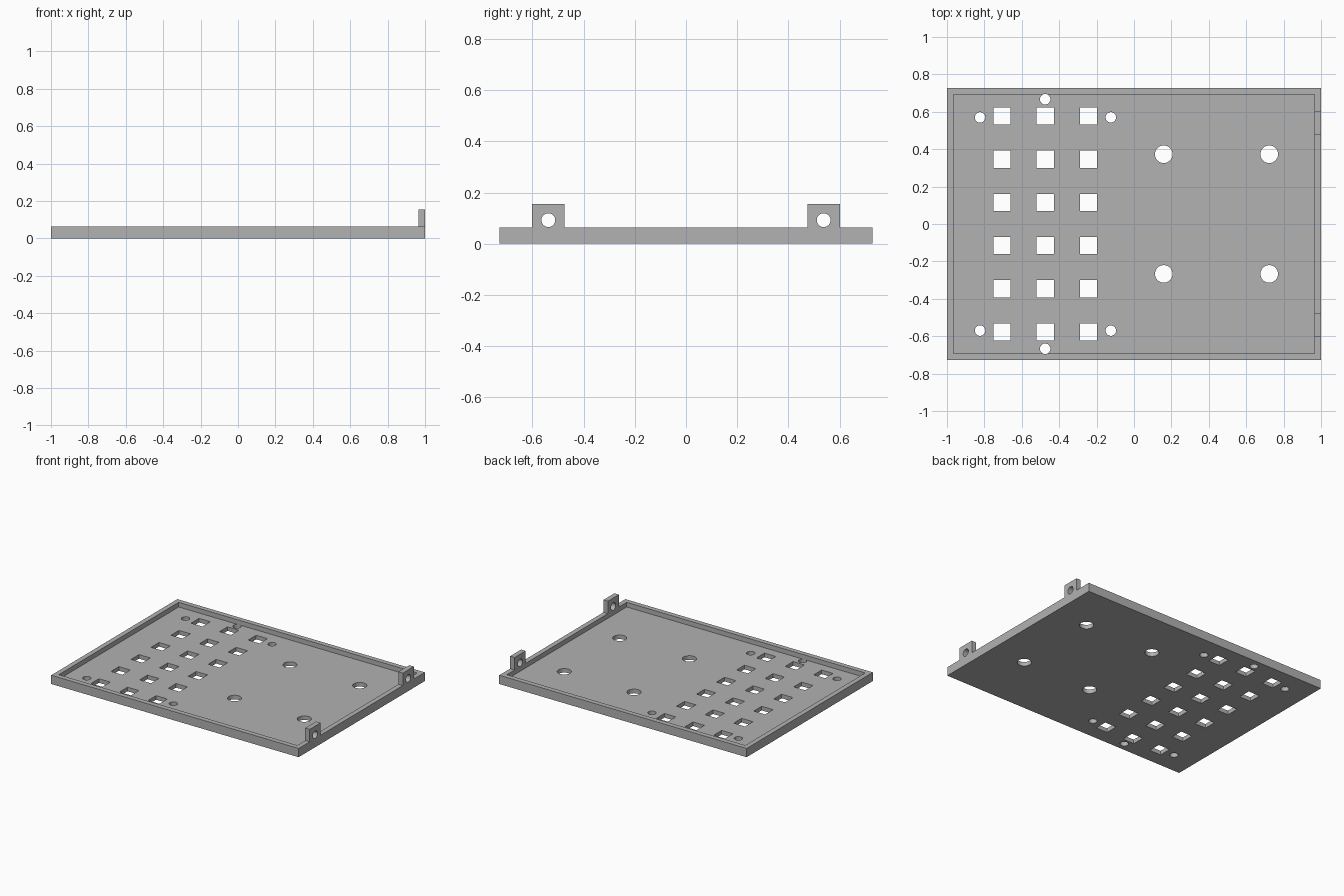
import bpy
import bmesh
from math import pi
from mathutils import Matrix, Vector

cube = bpy.data.objects.get("Cube")
if cube:
    bpy.data.objects.remove(cube, do_unlink=True)

HALF_X, HALF_Y, RIM_TOP = 1.0, 0.728, 0.064
WALL, FLOOR = 0.036, 0.03
TAB_TOP, TAB_Y, TAB_W = 0.155, 0.538, 0.126

grey = bpy.data.materials.new("plain grey")
grey.use_nodes = True
colour = (0.445, 0.445, 0.445, 1)
grey.diffuse_color = colour
grey.node_tree.nodes["Principled BSDF"].inputs["Base Color"].default_value = colour


def add_box(bm, low, high):
    low, high = Vector(low), Vector(high)
    place = Matrix.Translation((low + high) / 2) @ Matrix.Diagonal((*(high - low), 1))
    bmesh.ops.create_cube(bm, size=1, matrix=place)


def add_rod(bm, centre, radius, depth, turn=Matrix()):
    bmesh.ops.create_cone(bm, cap_ends=True, segments=32, radius1=radius, radius2=radius,
                          depth=depth, matrix=Matrix.Translation(centre) @ turn)


def make_object(name, bm):
    mesh = bpy.data.meshes.new(name)
    bm.to_mesh(mesh)
    bm.free()
    mesh.materials.append(grey)
    obj = bpy.data.objects.new(name, mesh)
    bpy.context.collection.objects.link(obj)
    return obj


def cut(target, bm):
    cutter = make_object("cutter", bm)
    cutter.hide_render = True
    mod = target.modifiers.new("cut", "BOOLEAN")
    mod.operation, mod.solver, mod.object = "DIFFERENCE", "EXACT", cutter
    bpy.context.view_layer.objects.active = target
    bpy.ops.object.modifier_apply(modifier=mod.name)
    bpy.data.objects.remove(cutter, do_unlink=True)


# Tray with a shallow pocket inside a raised rim
bm = bmesh.new()
add_box(bm, (-HALF_X, -HALF_Y, 0), (HALF_X, HALF_Y, RIM_TOP))
tray = make_object("tray", bm)

bm = bmesh.new()
add_box(bm, (WALL - HALF_X, WALL - HALF_Y, FLOOR), (HALF_X - WALL, HALF_Y - WALL, 0.2))
cut(tray, bm)

# Grid of square openings, three columns by six rows
bm = bmesh.new()
pitch, half = 0.231, 0.046
grid_x = -0.475
for col in range(3):
    for row in range(6):
        x, y = grid_x + (col - 1) * pitch, (row - 2.5) * pitch
        add_box(bm, (x - half, y - half, -0.1), (x + half, y + half, 0.2))

# Small screw holes around the grid
for side in (-1, 1):
    for x, y in ((-0.823, 0.57), (grid_x, 0.667), (-0.124, 0.57)):
        add_rod(bm, (x, y * side, 0), 0.028, 0.4)

# Four large mounting holes
for x in (0.159, 0.723):
    for y in (0.373, -0.267):
        add_rod(bm, (x, y, 0), 0.047, 0.4)
cut(tray, bm)

# Two upright tabs with cross holes on the left rim
for name, side in (("front_tab", -1), ("back_tab", 1)):
    y = TAB_Y * side
    bm = bmesh.new()
    add_box(bm, (HALF_X - WALL, y - TAB_W / 2, RIM_TOP), (HALF_X, y + TAB_W / 2, TAB_TOP))
    tab = make_object(name, bm)
    bm = bmesh.new()
    add_rod(bm, (HALF_X, y, 0.092), 0.027, 0.3, Matrix.Rotation(pi / 2, 4, "Y"))
    cut(tab, bm)
